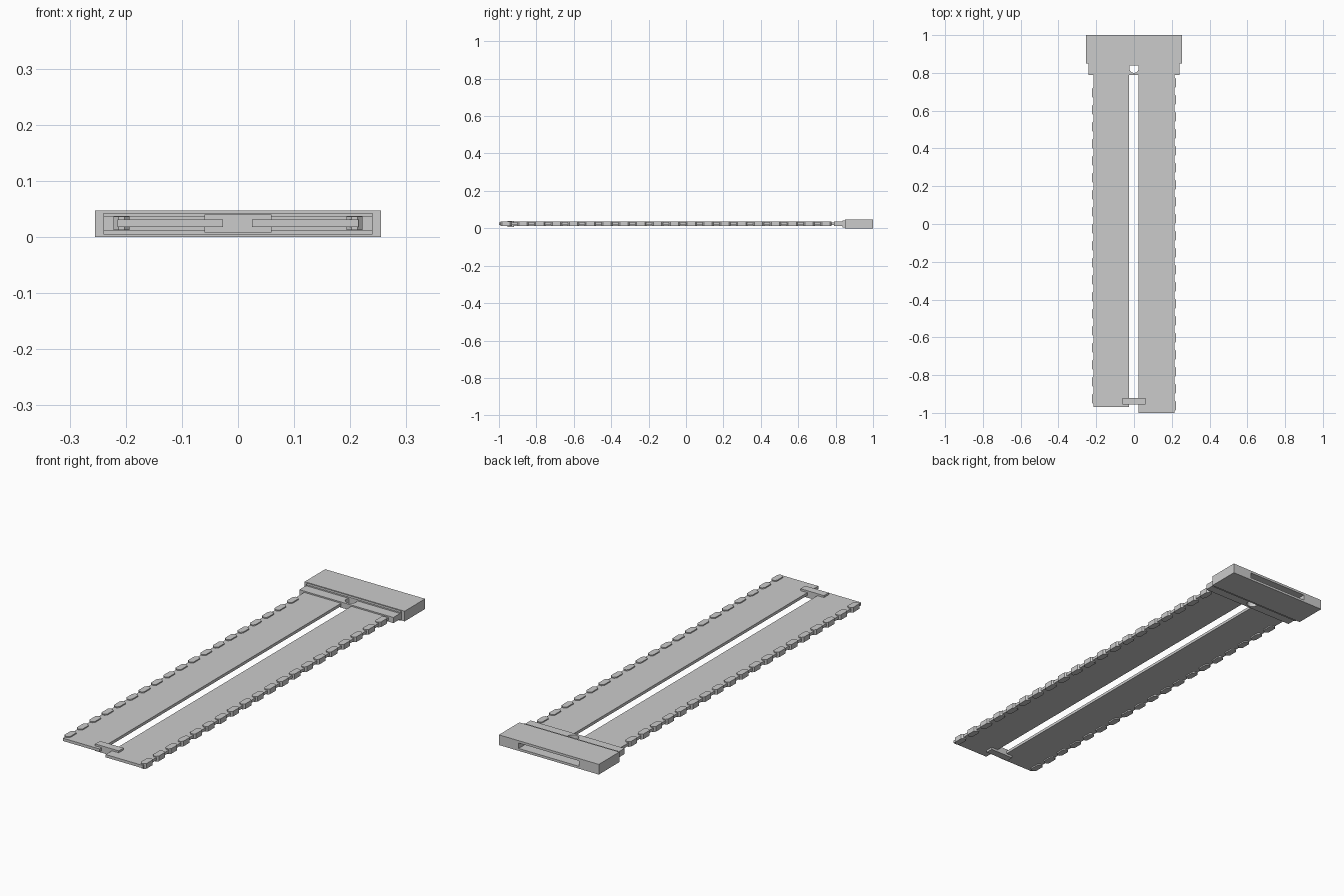
import bpy, bmesh

if "Cube" in bpy.data.objects:
    bpy.data.objects.remove(bpy.data.objects["Cube"])


def box(name, x0, x1, y0, y1, z0, z1):
    return prism(name, [(x0, y0), (x1, y0), (x1, y1), (x0, y1)], z0, z1)


def add_prism(bm, pts, z0, z1):
    face = bm.faces.new([bm.verts.new((x, y, z0)) for x, y in pts])
    ext = bmesh.ops.extrude_face_region(bm, geom=[face])
    top = [v for v in ext["geom"] if isinstance(v, bmesh.types.BMVert)]
    bmesh.ops.translate(bm, verts=top, vec=(0, 0, z1 - z0))


def finish(name, bm):
    bmesh.ops.recalc_face_normals(bm, faces=bm.faces)
    me = bpy.data.meshes.new(name)
    bm.to_mesh(me)
    bm.free()
    ob = bpy.data.objects.new(name, me)
    bpy.context.collection.objects.link(ob)
    return ob


def prism(name, pts, z0, z1):
    bm = bmesh.new()
    add_prism(bm, pts, z0, z1)
    return finish(name, bm)


def cut(target, cutter):
    mod = target.modifiers.new("cut", "BOOLEAN")
    mod.operation = "DIFFERENCE"
    mod.solver = "EXACT"
    mod.object = cutter
    bpy.context.view_layer.objects.active = target
    bpy.ops.object.modifier_apply(modifier=mod.name)
    bpy.data.objects.remove(cutter)


def teeth(name, side, start, pitch=0.09, length=0.062):
    # row of chamfered blocks gripping the outer edge of a tape
    bm = bmesh.new()
    a, b, h, c = 0.193, 0.222, length / 2, 0.009
    y = start
    while y + h < 0.79:
        pts = [(a, y - h + c), (a + c, y - h), (b - c, y - h), (b, y - h + c),
               (b, y + h - c), (b - c, y + h), (a + c, y + h), (a, y + h - c)]
        add_prism(bm, [(side * px, py) for px, py in pts], 0.012, 0.036)
        y += pitch
    return finish(name, bm)


# two long tapes, the left one slightly shorter
box("left_tape", -0.215, -0.027, -0.97, 0.80, 0.018, 0.031)
box("right_tape", 0.025, 0.215, -1.0, 0.80, 0.018, 0.031)
teeth("left_teeth", -1, -0.925)
teeth("right_teeth", 1, -0.962)

# clip bridging the tapes near the front
box("front_clip", -0.06, 0.06, -0.955, -0.92, 0.008, 0.040)

# joining plate with a round hole, and collar in front of the end block
plate = box("joining_plate", -0.24, 0.24, 0.79, 0.845, 0.011, 0.037)
bpy.ops.mesh.primitive_cylinder_add(vertices=24, radius=0.025, depth=0.2,
                                    location=(0, 0.825, 0.024))
cut(plate, bpy.context.object)
box("collar", -0.24, 0.24, 0.838, 0.855, 0.004, 0.043)

# end block with a slot in its rear face
block = box("end_block", -0.255, 0.255, 0.85, 1.0, 0.0, 0.047)
cut(block, box("slot_cutter", -0.154, 0.154, 0.87, 1.1, 0.011, 0.036))
